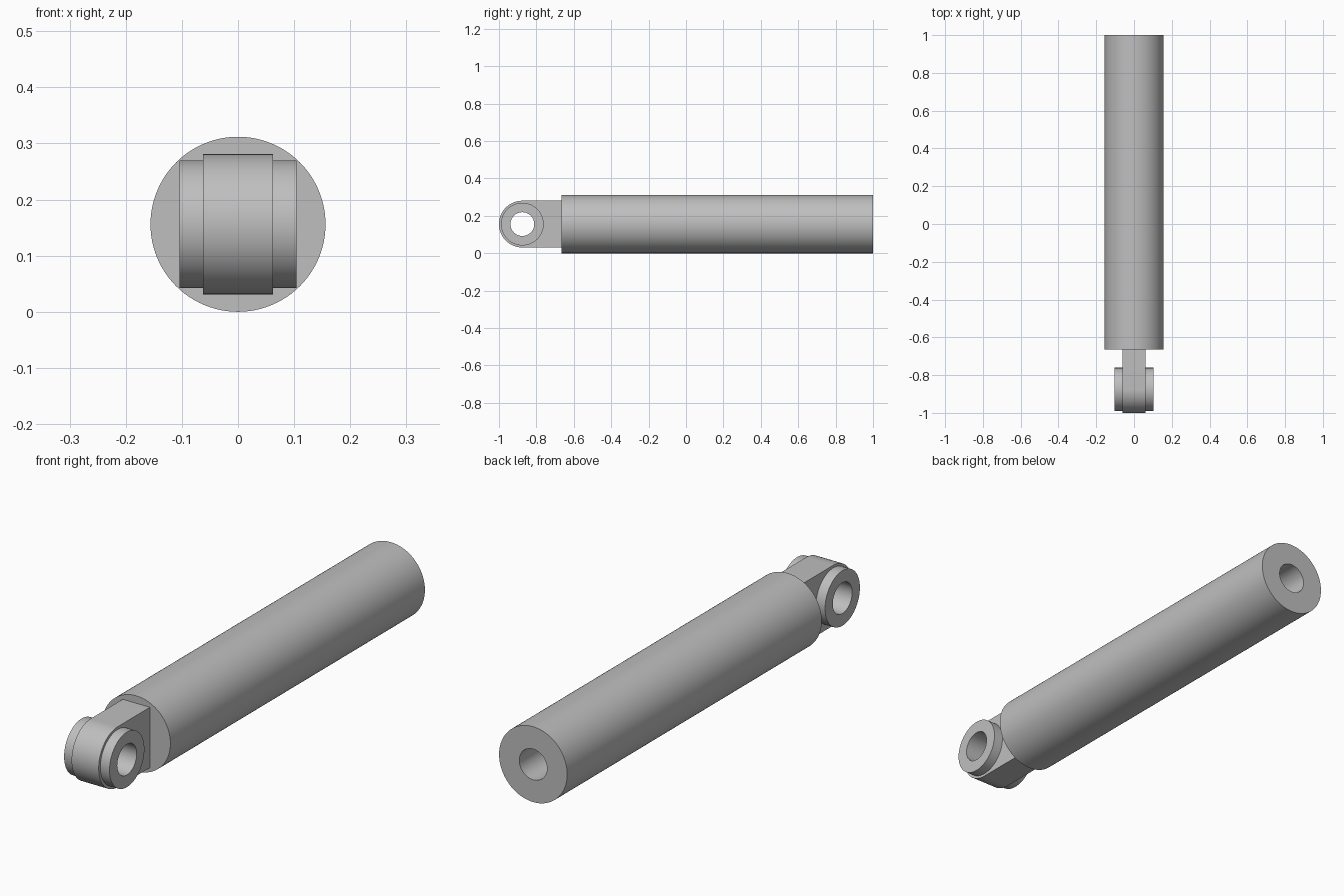
import bpy, bmesh
from math import pi, sin, cos, radians
from mathutils import Vector

cube = bpy.data.objects.get("Cube")
if cube:
    bpy.data.objects.remove(cube, do_unlink=True)

AXIS_Z = 0.156                      # height of the centre line
EYE = Vector((0, -0.875, AXIS_Z))   # centre of the mounting eye
EYE_R, EYE_HALF = 0.125, 0.062
BORE = 0.0635
X, Y = Vector((1, 0, 0)), Vector((0, 1, 0))

steel = bpy.data.materials.new("grey_steel")
steel.use_nodes = True
steel.diffuse_color = (0.52, 0.52, 0.52, 1)
steel.node_tree.nodes["Principled BSDF"].inputs["Base Color"].default_value = (0.52, 0.52, 0.52, 1)


def finish(bm, name):
    """Turn a bmesh into a named object with smooth sides and sharp rims."""
    bmesh.ops.remove_doubles(bm, verts=bm.verts, dist=1e-5)
    bmesh.ops.recalc_face_normals(bm, faces=bm.faces)
    mesh = bpy.data.meshes.new(name)
    bm.to_mesh(mesh)
    bm.free()
    mesh.materials.append(steel)
    obj = bpy.data.objects.new(name, mesh)
    bpy.context.collection.objects.link(obj)
    shade(obj)
    return obj


def shade(obj):
    bpy.ops.object.select_all(action='DESELECT')
    obj.select_set(True)
    bpy.context.view_layer.objects.active = obj
    bpy.ops.object.shade_smooth_by_angle(angle=radians(30))


def lathe(name, profile, axis, centre, closed=False, steps=96):
    """Revolve (radius, distance along axis) points around the axis."""
    bm = bmesh.new()
    side = axis.cross(Vector((0, 0, 1)))
    verts = [bm.verts.new(centre + axis * t + side * r) for r, t in profile]
    pairs = list(zip(verts, verts[1:]))
    if closed:
        pairs.append((verts[-1], verts[0]))
    edges = [bm.edges.new(p) for p in pairs]
    bmesh.ops.spin(bm, geom=verts + edges, cent=centre, axis=axis,
                   angle=2 * pi, steps=steps, use_duplicate=False)
    return finish(bm, name)


# Cylinder body with a bore opening at the back
lathe("cylinder_body",
      [(0, -0.5), (BORE, -0.5), (BORE, 1), (0.156, 1), (0.156, -0.665), (0, -0.665)],
      Y, Vector((0, 0, AXIS_Z)))

# Bushing passing through the eye
BUSH_R, BUSH_HALF = 0.114, 0.104
lathe("eye_bushing",
      [(BORE, -BUSH_HALF), (BUSH_R, -BUSH_HALF), (BUSH_R, BUSH_HALF), (BORE, BUSH_HALF)],
      X, EYE, closed=True)

# Mounting lug: half-round nose with a flat-sided tongue running into the body
bm = bmesh.new()
nose = [pi / 2 + pi * i / 48 for i in range(49)]
outline = [(EYE.y + EYE_R * cos(a), EYE.z + EYE_R * sin(a)) for a in nose]
outline += [(-0.6, EYE.z - EYE_R), (-0.6, EYE.z + EYE_R)]
face = bm.faces.new([bm.verts.new((-EYE_HALF, y, z)) for y, z in outline])
extruded = bmesh.ops.extrude_face_region(bm, geom=[face])["geom"]
bmesh.ops.translate(bm, vec=X * 2 * EYE_HALF,
                    verts=[g for g in extruded if isinstance(g, bmesh.types.BMVert)])
lug = finish(bm, "mounting_lug")

# Seat for the bushing, cut through the lug
cutter = lathe("lug_cutter", [(0, -0.2), (0.09, -0.2), (0.09, 0.2), (0, 0.2)], X, EYE)
cutter.hide_render = True
cut = lug.modifiers.new("bushing_seat", 'BOOLEAN')
cut.operation, cut.solver, cut.object = 'DIFFERENCE', 'EXACT', cutter
bpy.context.view_layer.objects.active = lug
bpy.ops.object.modifier_apply(modifier=cut.name)
bpy.data.objects.remove(cutter, do_unlink=True)
shade(lug)
